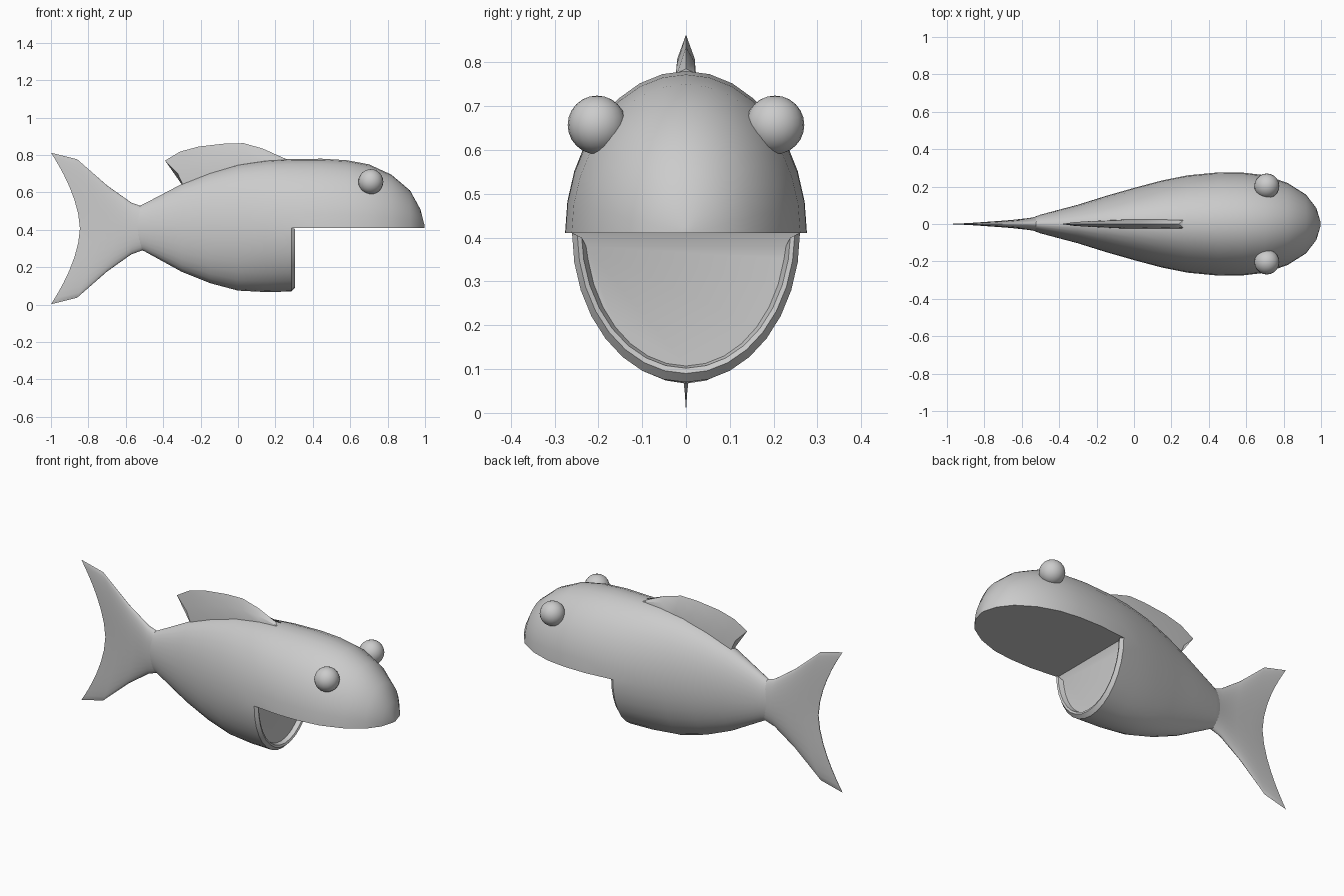
import bpy
import bmesh
from math import sin, cos, pi, sqrt, radians

cube = bpy.data.objects.get("Cube")
if cube:
    bpy.data.objects.remove(cube)

grey = bpy.data.materials.new("plain grey")
grey.use_nodes = True
grey.diffuse_color = (0.6, 0.6, 0.6, 1)
grey.node_tree.nodes["Principled BSDF"].inputs["Base Color"].default_value = (0.6, 0.6, 0.6, 1)

MID = 0.41    # height of the mouth line
N = 16        # segments in each half ring


def finish(obj, angle=35):
    obj.data.materials.append(grey)
    bpy.ops.object.select_all(action='DESELECT')
    obj.select_set(True)
    bpy.context.view_layer.objects.active = obj
    bpy.ops.object.shade_smooth_by_angle(angle=radians(angle))


def make(name, bm, angle=35):
    bmesh.ops.remove_doubles(bm, verts=bm.verts, dist=0.0002)
    bmesh.ops.recalc_face_normals(bm, faces=bm.faces)
    mesh = bpy.data.meshes.new(name)
    bm.to_mesh(mesh)
    bm.free()
    obj = bpy.data.objects.new(name, mesh)
    bpy.context.collection.objects.link(obj)
    finish(obj, angle)


def bridge(bm, a, b):
    for i in range(len(a) - 1):
        bm.faces.new((a[i], a[i + 1], b[i + 1], b[i]))


def half_ring(bm, x, width, height, ceiling=None):
    """Half ellipse from +y to -y; negative height hangs below the mouth line."""
    pts = []
    for i in range(N + 1):
        t = pi * i / N
        z = MID + height * sin(t)
        pts.append(bm.verts.new((x, width * cos(t), z if ceiling is None else min(z, ceiling))))
    return pts


# Body: upper half runs to the nose, lower half stops at the open mouth
upper = [(-0.54, 0.035, 0.52), (-0.50, 0.05, 0.54), (-0.3, 0.103, 0.645), (-0.15, 0.15, 0.705),
         (0, 0.193, 0.75), (0.15, 0.233, 0.772), (0.285, 0.26, 0.779), (0.45, 0.276, 0.78),
         (0.58, 0.275, 0.772), (0.7, 0.261, 0.75), (0.82, 0.22, 0.695), (0.92, 0.157, 0.61),
         (0.975, 0.085, 0.51), (0.997, 0.012, 0.425)]
bottoms = [0.30, 0.285, 0.175, 0.115, 0.075, 0.067, 0.07]

bm = bmesh.new()
tops = [half_ring(bm, x, w, z - MID) for x, w, z in upper]
lows = [half_ring(bm, s[0], s[1], b - MID) for s, b in zip(upper, bottoms)]
for rings in (tops, lows):
    for a, b in zip(rings, rings[1:]):
        bridge(bm, a, b)
bm.faces.new(tops[0])
bm.faces.new(lows[0])
bm.faces.new(tops[-1])
# Flat underside of the head
head = tops[len(bottoms) - 1:]
bm.faces.new([r[0] for r in head] + [r[-1] for r in reversed(head)])
# Chamfered lip and recessed mouth wall
lip = half_ring(bm, 0.304, 0.248, -0.32, 0.405)
rim = half_ring(bm, 0.300, 0.238, -0.308, 0.40)
wall = half_ring(bm, 0.275, 0.228, -0.303, 0.38)
edge = lows[-1]
for a, b in ((edge, lip), (lip, rim), (rim, wall)):
    bridge(bm, a, b)
bm.faces.new(wall)
bm.faces.new((edge[0], wall[0], wall[-1], edge[-1]))
for k in (0, -1):
    bm.faces.new((edge[k], lip[k], rim[k], wall[k]))
make("body", bm)

# Tail fin: thin forked blade, (edge x, middle x, half height, half thickness)
tail = [(-0.49, -0.49, 0.11, 0.045), (-0.57, -0.56, 0.138, 0.032), (-0.70, -0.66, 0.23, 0.021),
        (-0.86, -0.765, 0.37, 0.013), (-1.0, -0.845, 0.405, 0.002)]
bm = bmesh.new()
for side in (1, -1):
    rows = []
    for ex, mx, h, t in tail:
        row = []
        for i in range(N + 1):
            v = -cos(pi * i / N)
            row.append(bm.verts.new((mx + (ex - mx) * abs(v) ** 1.7,
                                     side * t * sqrt(max(0, 1 - v * v)), 0.407 + v * h)))
        rows.append(row)
    for a, b in zip(rows, rows[1:]):
        bridge(bm, a, b)
    if side == 1:
        ends = [rows[-1]]
    else:
        ends.append(rows[-1])
bridge(bm, *ends)
make("tail_fin", bm, 60)

# Dorsal fin: wedge whose ridge sweeps backwards, (base x, base z, ridge x, ridge z)
fin = [(-0.285, 0.62, -0.39, 0.77), (-0.22, 0.65, -0.31, 0.818), (-0.13, 0.685, -0.21, 0.845),
       (-0.04, 0.72, -0.07, 0.861), (0.06, 0.74, 0.03, 0.863), (0.16, 0.755, 0.13, 0.835),
       (0.29, 0.765, 0.24, 0.785)]
bm = bmesh.new()
rows = []
for k, (bx, bz, rx, rz) in enumerate(fin):
    t = 0.012 + 0.013 * min(1, k / 3)
    bow = 0.02 if k == 0 else 0     # hollow trailing edge
    mx, mz = bx * 0.45 + rx * 0.55 + bow, bz * 0.45 + rz * 0.55
    rows.append([bm.verts.new(p) for p in ((bx, t, bz), (mx, t * 0.8, mz), (rx, 0, rz),
                                           (mx, -t * 0.8, mz), (bx, -t, bz))])
for a, b in zip(rows, rows[1:]):
    bridge(bm, a, b)
    bm.faces.new((a[0], a[-1], b[-1], b[0]))
bm.faces.new(rows[0])
bm.faces.new(rows[-1])
make("dorsal_fin", bm)

# Eyes
for name, y in (("left_eye", 0.203), ("right_eye", -0.203)):
    bpy.ops.mesh.primitive_uv_sphere_add(segments=20, ring_count=12, radius=0.067,
                                         location=(0.71, y, 0.657))
    bpy.context.object.name = name
    finish(bpy.context.object, 60)
